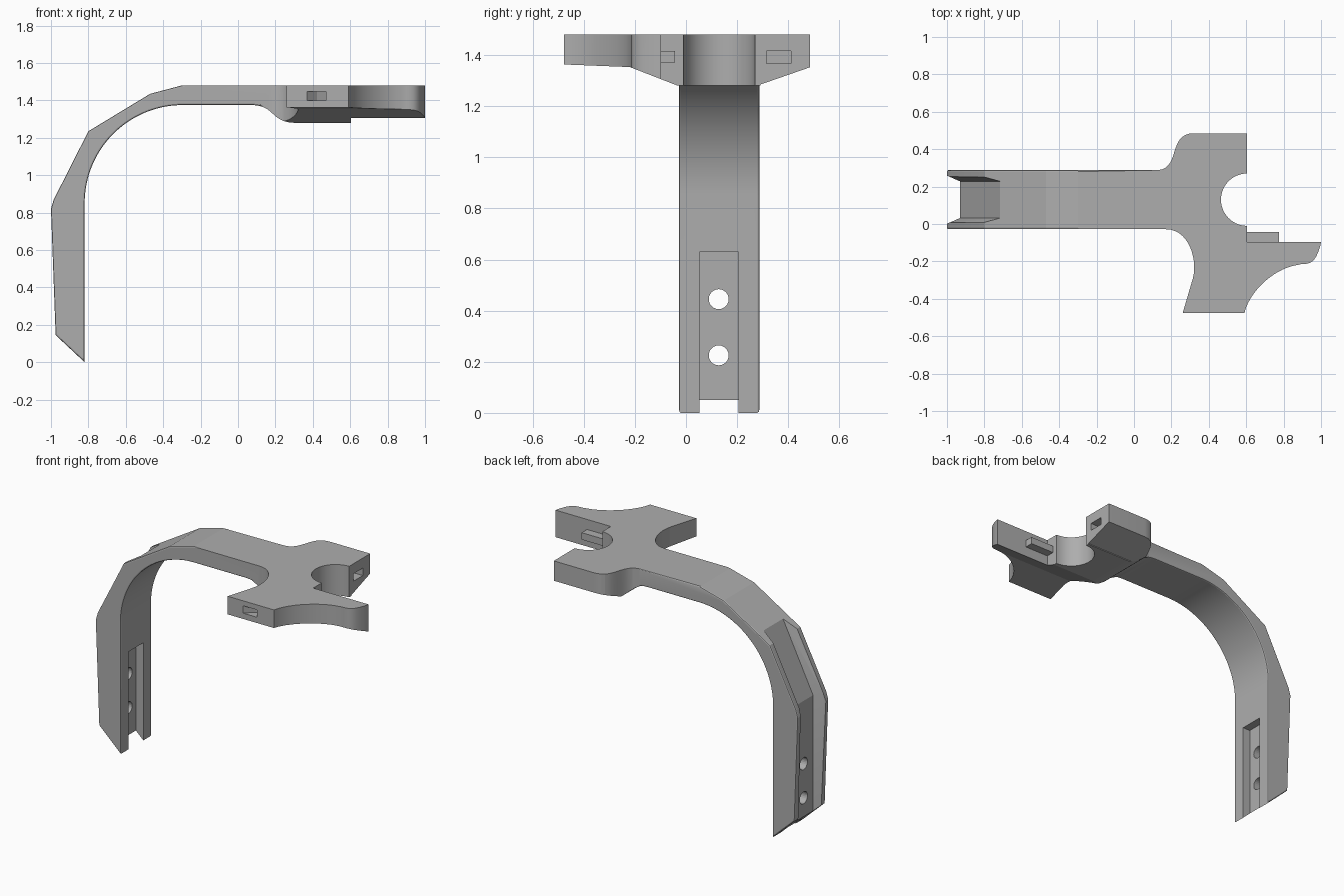
import bpy, bmesh, math
from mathutils import Vector

cube = bpy.data.objects.get("Cube")
if cube:
    bpy.data.objects.remove(cube)

grey = bpy.data.materials.new("plain grey")
grey.use_nodes = True
grey.diffuse_color = (0.42, 0.42, 0.42, 1)
grey.node_tree.nodes["Principled BSDF"].inputs["Base Color"].default_value = (0.42, 0.42, 0.42, 1)


def make(name, bm):
    bmesh.ops.recalc_face_normals(bm, faces=bm.faces)
    mesh = bpy.data.meshes.new(name)
    bm.to_mesh(mesh)
    bm.free()
    mesh.materials.append(grey)
    ob = bpy.data.objects.new(name, mesh)
    bpy.context.collection.objects.link(ob)
    return ob


def prism(name, pts, axis, lo, hi):
    """Extrude a 2D outline along the given axis."""
    place = {"X": lambda a, b, t: (t, a, b),
             "Y": lambda a, b, t: (a, t, b),
             "Z": lambda a, b, t: (a, b, t)}[axis]
    bm = bmesh.new()
    ends = [[bm.verts.new(place(a, b, t)) for a, b in pts] for t in (lo, hi)]
    for ring in ends:
        bm.faces.new(ring)
    n = len(pts)
    for i in range(n):
        j = (i + 1) % n
        bm.faces.new((ends[0][i], ends[0][j], ends[1][j], ends[1][i]))
    return make(name, bm)


def arc(cx, cy, r, a0, a1, n=28):
    return [(cx + r * math.cos(math.radians(a0 + (a1 - a0) * i / n)),
             cy + r * math.sin(math.radians(a0 + (a1 - a0) * i / n))) for i in range(n + 1)]


def curve(p0, p1, p2, p3, n=14):
    p = [Vector(q) for q in (p0, p1, p2, p3)]
    out = []
    for i in range(n + 1):
        t = i / n
        s = 1 - t
        out.append(tuple(p[0] * s**3 + p[1] * 3*s*s*t + p[2] * 3*s*t*t + p[3] * t**3))
    return out


def combine(target, tool, operation):
    mod = target.modifiers.new("combine", "BOOLEAN")
    mod.object, mod.operation, mod.solver = tool, operation, "EXACT"
    bpy.context.view_layer.objects.active = target
    bpy.ops.object.modifier_apply(modifier=mod.name)
    bpy.data.objects.remove(tool)


Y0, Y1 = -0.028, 0.288   # sides of the arm

# Plan outline of arm and forked head
plan = [(-1.1, Y0), (-1.1, Y1)]
plan += curve((0.13, Y1), (0.25, 0.3), (0.18, 0.485), (0.32, 0.485))
plan += [(0.605, 0.485)]
plan += arc(0.605, 0.13, 0.14, 90, 270)
plan += [(0.605, -0.097), (1.0, -0.097)]
plan += curve((0.995, -0.12), (0.97, -0.2), (0.95, -0.215), (0.89, -0.215))
plan += curve((0.87, -0.22), (0.76, -0.235), (0.62, -0.35), (0.59, -0.477))
plan += [(0.26, -0.477)]
plan += curve((0.315, -0.29), (0.34, -0.2), (0.3, Y0), (0.17, Y0))
bracket = prism("bracket", plan, "Z", -0.1, 1.6)

# Side profile: leg, bent arm and the swelling under the head
side = [(-0.82, 0), (-0.975, 0.145), (-1.0, 0.82), (-0.985, 0.87), (-0.8, 1.235),
        (-0.47, 1.435), (-0.3, 1.48), (1.1, 1.48), (1.1, 1.28)]
side += curve((0.3, 1.28), (0.17, 1.285), (0.2, 1.375), (0.07, 1.375))
side += arc(-0.295, 0.85, 0.525, 90, 180, 36)
combine(bracket, prism("side_cutter", side, "Y", -0.8, 0.8), "INTERSECT")

# End profile: thins the head towards both sides
end = [(-0.6, 1.6), (-0.6, 1.368), (-0.22, 1.353), (-0.032, 1.28), (-0.032, -0.2),
       (0.292, -0.2), (0.292, 1.285), (0.6, 1.392), (0.6, 1.6)]
combine(bracket, prism("end_cutter", end, "X", -1.3, 1.3), "INTERSECT")

# Ease the long edges of the arm
bm = bmesh.new()
bm.from_mesh(bracket.data)
bmesh.ops.remove_doubles(bm, verts=bm.verts, dist=0.0005)


def on_rim(e):
    return (any(all(abs(v.co.y - y) < 0.002 for v in e.verts) for y in (Y0, Y1))
            and all(v.co.x < 0.14 for v in e.verts)
            and len(e.link_faces) == 2 and e.calc_face_angle(0) > 1.2)


bmesh.ops.bevel(bm, geom=[e for e in bm.edges if on_rim(e)], offset=0.008,
                segments=2, profile=0.5, affect="EDGES")
bm.to_mesh(bracket.data)
bm.free()

# Flared channel along the outside of the leg
bm = bmesh.new()
rings = []
for floor, outer in (((-0.93, -0.1), (-1.13, -0.1)),
                     ((-0.93, 0.85), (-1.13, 0.9)),
                     ((-0.68, 1.358), (-0.86, 1.447))):
    rings.append([bm.verts.new((x, y, z)) for (x, z), y in
                  ((floor, 0.032), (floor, 0.228), (outer, 0.315), (outer, -0.055))])
for a, b in zip(rings, rings[1:]):
    for i in range(4):
        j = (i + 1) % 4
        bm.faces.new((a[i], a[j], b[j], b[i]))
bm.faces.new(rings[0])
bm.faces.new(rings[-1])
combine(bracket, make("channel_cutter", bm), "DIFFERENCE")

# Square slot on the inside of the leg
slot = [(-0.873, -0.1), (-0.7, -0.1), (-0.7, 0.63), (-0.873, 0.63)]
combine(bracket, prism("slot_cutter", slot, "Y", 0.052, 0.205), "DIFFERENCE")

# Screw holes
for z in (0.225, 0.445):
    combine(bracket, prism("hole_cutter", arc(0.128, z, 0.039, 0, 345, 23), "X", -1.1, -0.7),
            "DIFFERENCE")

# Latch pockets in the head
front = [(0.35, -0.497), (0.47, -0.497), (0.47, -0.4), (0.422, -0.425)]
combine(bracket, prism("front_pocket", front, "Z", 1.4, 1.448), "DIFFERENCE")
left = [(0.315, 1.367), (0.41, 1.367), (0.41, 1.415), (0.315, 1.415)]
combine(bracket, prism("left_pocket", left, "X", 0.52, 0.7), "DIFFERENCE")

# Latch peg beside the long finger
peg = [(0.6, -0.105), (0.775, -0.105), (0.775, -0.043), (0.6, -0.043)]
prism("latch_peg", peg, "Z", 1.37, 1.415)

bpy.ops.object.select_all(action="DESELECT")
bracket.select_set(True)
bpy.context.view_layer.objects.active = bracket
bpy.ops.object.shade_smooth_by_angle(angle=math.radians(14))
